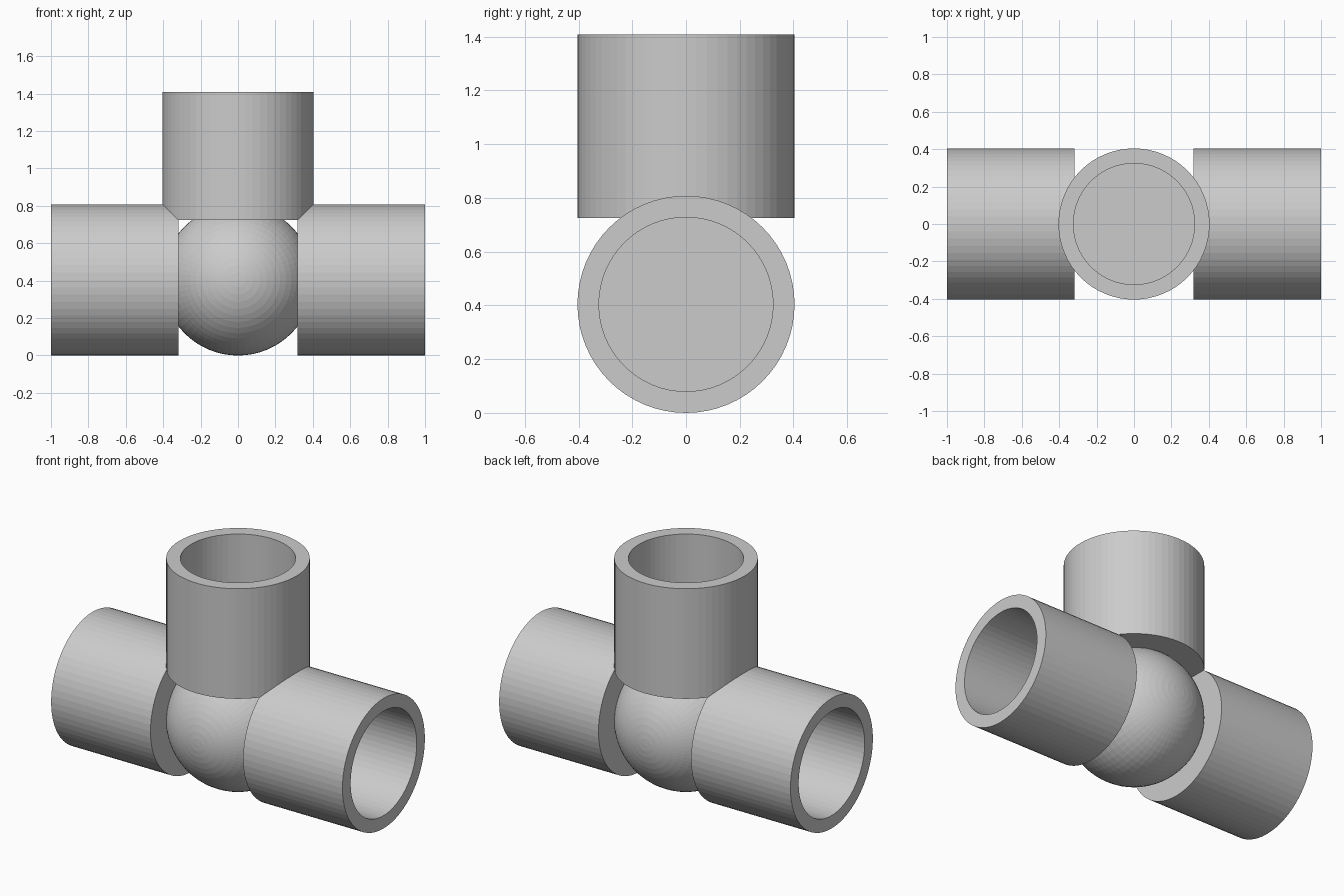
import bpy, bmesh
from math import pi
from mathutils import Matrix

if "Cube" in bpy.data.objects:
    bpy.data.objects.remove(bpy.data.objects["Cube"])

R, BORE, SIDES = 0.404, 0.324, 64
CENTRE = Matrix.Translation((0, 0, R))


def add_object(name, bm):
    bmesh.ops.recalc_face_normals(bm, faces=bm.faces)
    mesh = bpy.data.meshes.new(name)
    bm.to_mesh(mesh)
    bm.free()
    obj = bpy.data.objects.new(name, mesh)
    bpy.context.collection.objects.link(obj)
    return obj


def socket(name, start, floor, end, turn):
    """Cup-shaped pipe along local z: closed at floor, open at end."""
    profile = [(0, start), (R, start), (R, end), (BORE, end), (BORE, floor), (0, floor)]
    bm = bmesh.new()
    rings = []
    for radius, z in profile:
        if radius:
            ring = bmesh.ops.create_circle(bm, segments=SIDES, radius=radius,
                                           matrix=Matrix.Translation((0, 0, z)))
            rings.append(ring["verts"])
    # walls, rim and bore
    for a, b in zip(rings, rings[1:]):
        for i in range(SIDES):
            j = (i + 1) % SIDES
            bm.faces.new((a[i], a[j], b[j], b[i]))
    # closed back and bore floor
    bm.faces.new(rings[0])
    bm.faces.new(rings[-1])
    bm.transform(CENTRE @ turn)
    return add_object(name, bm)


# Ball joint, poles facing front and back
bm = bmesh.new()
bmesh.ops.create_uvsphere(bm, u_segments=SIDES, v_segments=32, radius=R,
                          matrix=CENTRE @ Matrix.Rotation(pi / 2, 4, 'X'))
add_object("ball_joint", bm)

# Side sockets and upright socket
for name, angle in (("right_socket", pi / 2), ("left_socket", -pi / 2)):
    socket(name, 0.318, 0.408, 1.0, Matrix.Rotation(angle, 4, 'Y'))
socket("top_socket", 0.321, 0.408, 1.004, Matrix.Identity(4))
